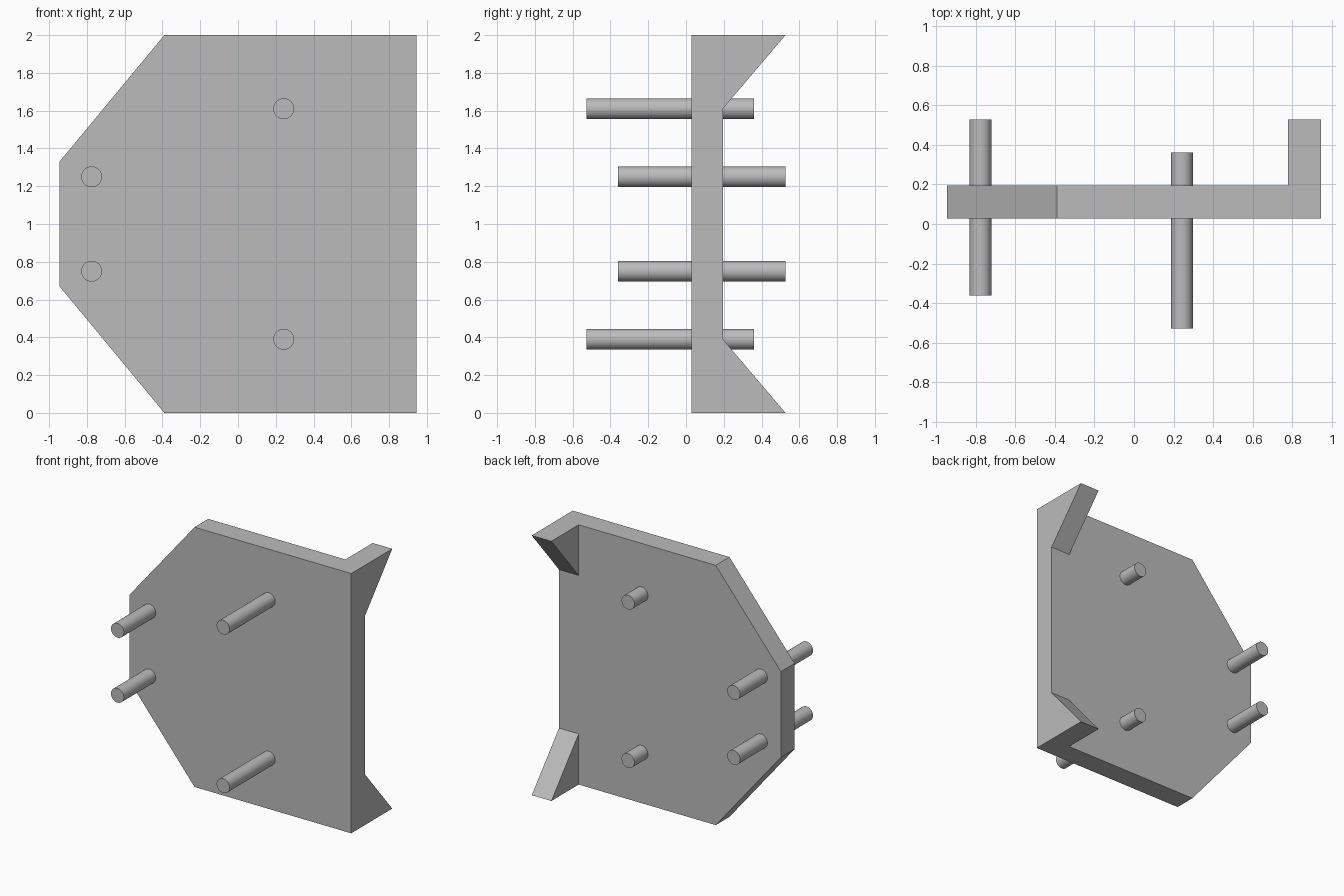
import bpy
import bmesh
from math import radians
from mathutils import Vector

cube = bpy.data.objects.get("Cube")
if cube:
    bpy.data.objects.remove(cube, do_unlink=True)

grey = bpy.data.materials.new("plain_grey")
grey.use_nodes = True
grey.diffuse_color = (0.5, 0.5, 0.5, 1)
grey.node_tree.nodes["Principled BSDF"].inputs["Base Color"].default_value = (0.5, 0.5, 0.5, 1)

HALF_WIDTH = 0.945
PLATE_FRONT, PLATE_BACK, REAR = 0.028, 0.195, 0.527


def prism(name, profile, direction):
    """Extrude a flat profile into a solid."""
    bm = bmesh.new()
    face = bm.faces.new([bm.verts.new(p) for p in profile])
    extruded = bmesh.ops.extrude_face_region(bm, geom=[face])["geom"]
    verts = [v for v in extruded if isinstance(v, bmesh.types.BMVert)]
    bmesh.ops.translate(bm, verts=verts, vec=Vector(direction))
    bmesh.ops.recalc_face_normals(bm, faces=bm.faces)
    mesh = bpy.data.meshes.new(name)
    bm.to_mesh(mesh)
    bm.free()
    mesh.materials.append(grey)
    obj = bpy.data.objects.new(name, mesh)
    bpy.context.collection.objects.link(obj)


def pin(name, x, z, front, back):
    """Round pin running through the plate along y."""
    bpy.ops.mesh.primitive_cylinder_add(
        vertices=48, radius=0.055, depth=back - front,
        location=(x, (front + back) / 2, z), rotation=(radians(90), 0, 0))
    obj = bpy.context.object
    obj.name = name
    obj.data.materials.append(grey)
    bpy.ops.object.shade_smooth_by_angle(angle=radians(30))


# Plate with two corners cut off
outline = [(HALF_WIDTH, 0), (HALF_WIDTH, 2), (-0.39, 2),
           (-HALF_WIDTH, 1.33), (-HALF_WIDTH, 0.67), (-0.39, 0)]
prism("plate", [(x, PLATE_FRONT, z) for x, z in outline],
      (0, PLATE_BACK - PLATE_FRONT, 0))

# Mirrored upper and lower gussets and pins
for side, s in (("upper", 1), ("lower", -1)):
    wedge = [(PLATE_BACK, 1 + s), (REAR, 1 + s), (PLATE_BACK, 1 + s * 0.61)]
    prism(side + "_gusset", [(0.778, y, z) for y, z in wedge],
          (HALF_WIDTH - 0.778, 0, 0))
    pin(side + "_long_pin", 0.242, 1 + s * 0.61, -REAR, 0.36)
    pin(side + "_edge_pin", -0.775, 1 + s * 0.25, -0.36, REAR)
